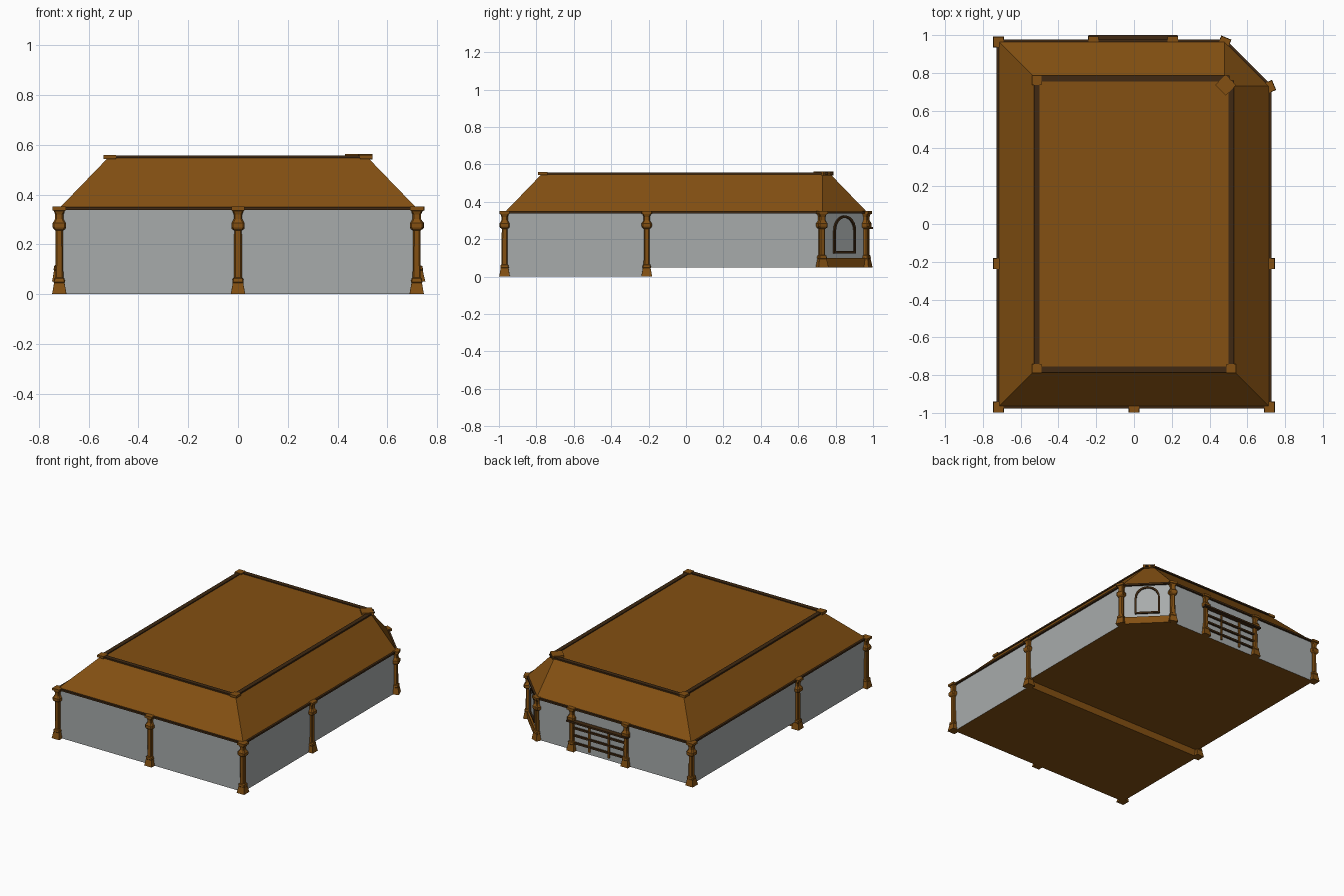
import bpy, bmesh, math
from mathutils import Matrix, Vector

if "Cube" in bpy.data.objects:
    bpy.data.objects.remove(bpy.data.objects["Cube"])


def mat(name, rgb):
    m = bpy.data.materials.new(name)
    m.diffuse_color = (*rgb, 1)
    m.use_nodes = True
    m.node_tree.nodes["Principled BSDF"].inputs["Base Color"].default_value = m.diffuse_color
    return m


BROWN = mat("brown wood", (0.227, 0.08, 0.006))
DARK = mat("dark wood", (0.05, 0.022, 0.006))
GREY = mat("grey wall", (0.39, 0.41, 0.41))


def make(name, bm, *mats):
    me = bpy.data.meshes.new(name)
    bm.to_mesh(me)
    bm.free()
    for m in mats:
        me.materials.append(m)
    ob = bpy.data.objects.new(name, me)
    bpy.context.collection.objects.link(ob)
    return ob


def box(name, centre, size, m, angle=0):
    bm = bmesh.new()
    M = Matrix.Translation(centre) @ Matrix.Rotation(angle, 4, 'Z') @ Matrix.Diagonal((*size, 1))
    bmesh.ops.create_cube(bm, size=1, matrix=M)
    return make(name, bm, m)


def beam(name, a, b, width, height, m):
    a, b = Vector(a), Vector(b)
    d = b - a
    return box(name, (a + b) / 2, (d.length, width, height), m, math.atan2(d.y, d.x))


def footprint(x, y, cut):
    return [(-x, -y), (x, -y), (x, y - cut), (x - cut, y), (-x, y)]


# walls and stepped floor
X, Y, CUT, STEP, SPLIT, EAVE = 0.715, 0.965, 0.24, 0.05, -0.21, 0.343
bm = bmesh.new()


def face(pts, index):
    f = bm.faces.new([bm.verts.new(p) for p in pts])
    f.material_index = index


def wall(a, b, z0):
    face([(*a, z0), (*b, z0), (*b, EAVE), (*a, EAVE)], 0)


rear = footprint(X, Y, CUT)
rear[0], rear[1] = (-X, SPLIT), (X, SPLIT)
front = [(-X, SPLIT), (-X, -Y), (X, -Y), (X, SPLIT)]
for path, z in ((rear[1:] + rear[:1], STEP), (front, 0)):
    for a, b in zip(path, path[1:]):
        wall(a, b, z)
    face([(*p, z) for p in reversed(path)], 1)
face([(X, SPLIT, 0), (-X, SPLIT, 0), (-X, SPLIT, STEP), (X, SPLIT, STEP)], 1)
bmesh.ops.remove_doubles(bm, verts=bm.verts, dist=1e-5)
make("walls_and_floor", bm, GREY, BROWN)

# sloped roof with flat top
ROOF = 0.55
low, high = footprint(0.72, 0.97, CUT), footprint(0.52, 0.77, 0.04)
bm = bmesh.new()
lo = [bm.verts.new((*p, EAVE)) for p in low]
hi = [bm.verts.new((*p, ROOF)) for p in high]
for i in range(5):
    j = (i + 1) % 5
    bm.faces.new((lo[i], lo[j], hi[j], hi[i]))
bm.faces.new(hi)
make("roof", bm, BROWN)

# trim along the eaves and along the top edge
for i in range(5):
    j = (i + 1) % 5
    beam("eave_trim", (*low[i], EAVE), (*low[j], EAVE), 0.016, 0.012, DARK)
tx, ty = 0.515, 0.77
top = [(-tx, -ty), (tx, -ty), (tx, ty), (-tx, ty)]
for i in range(4):
    a, b = Vector((*top[i], 0.551)), Vector((*top[(i + 1) % 4], 0.551))
    inset = (b - a).normalized() * 0.01
    beam("roof_edge_trim", a + inset, b - inset, 0.03, 0.01, DARK)
for x, y in ((-tx, -0.765), (tx, -0.765), (-tx, 0.76)):
    box("roof_corner_block", (x, y, 0.551), (0.05, 0.05, 0.016), BROWN)
box("chamfer_corner_block", (0.485, 0.735, 0.552), (0.077, 0.077, 0.022), BROWN, math.pi / 4)


# columns: half width and corner cut lofted up from the base
def column(x, y, base, angle=0):
    rings = [(base, .029, 0), (base + .045, .021, 0), (base + .048, .023, .003),
             (base + .062, .021, .003), (base + .066, .016, .005), (.255, .015, .005),
             (.262, .024, .006), (.268, .027, .006), (.285, .027, .006), (.292, .022, .006),
             (.302, .017, .005), (.32, .017, .005), (.334, .022, .003), (.336, .027, 0), (.351, .027, 0)]
    bm = bmesh.new()
    loops = []
    for z, h, c in rings:
        c += 0.0005
        pts = [(h, -h + c), (h, h - c), (h - c, h), (-h + c, h),
               (-h, h - c), (-h, -h + c), (-h + c, -h), (h - c, -h)]
        loops.append([bm.verts.new((*p, z)) for p in pts])
    for a, b in zip(loops, loops[1:]):
        for i in range(8):
            j = (i + 1) % 8
            bm.faces.new((a[i], a[j], b[j], b[i]))
    bm.faces.new(loops[0][::-1])
    bm.faces.new(loops[-1])
    ob = make("column", bm, BROWN)
    ob.location = (x, y, 0)
    ob.rotation_euler.z = angle


for x in (-0.718, 0.718):
    column(x, -0.97, 0)
    column(x, SPLIT, 0)
column(0, -0.97, 0)
column(-0.718, 0.963, STEP)
for x in (-0.215, 0.205):
    column(x, 0.965, STEP)
column(0.478, 0.96, STEP, math.radians(-22.5))
column(0.715, 0.725, STEP, math.radians(22.5))

# back window: plank above, lattice bars below
box("window_plank", (-0.005, 0.983, 0.26), (0.47, 0.034, 0.012), DARK)
for z in (0.21, 0.158, 0.106):
    box("window_bar", (-0.005, 0.971, z), (0.41, 0.014, 0.012), DARK)
for x in (-0.08, 0.07):
    box("window_upright", (x, 0.969, 0.165), (0.012, 0.012, 0.19), BROWN)

# arched frame and sill on the chamfered corner
mid = Vector((X - CUT / 2, Y - CUT / 2, 0))
along, out = Vector((-1, 1, 0)).normalized(), Vector((1, 1, 0)).normalized()
R, SPRING, BOTTOM, W = 0.082, 0.245, 0.125, 0.012


def outline(r, bottom):
    arc = [(r * math.cos(math.pi * i / 12), SPRING + r * math.sin(math.pi * i / 12)) for i in range(13)]
    return [(r, bottom)] + arc + [(-r, bottom)]


bm = bmesh.new()
rings = []
for r, b, d in ((R, BOTTOM, 0), (R, BOTTOM, .01), (R - W, BOTTOM + W, .01), (R - W, BOTTOM + W, 0)):
    rings.append([bm.verts.new(mid + along * u + out * d + Vector((0, 0, z))) for u, z in outline(r, b)])
for a, b in zip(rings, rings[1:]):
    for i in range(len(a)):
        j = (i + 1) % len(a)
        bm.faces.new((a[i], a[j], b[j], b[i]))
make("arch_frame", bm, DARK)
box("corner_sill", mid + out * 0.004 + Vector((0, 0, 0.074)), (0.3, 0.016, 0.05), BROWN, math.atan2(along.y, along.x))
